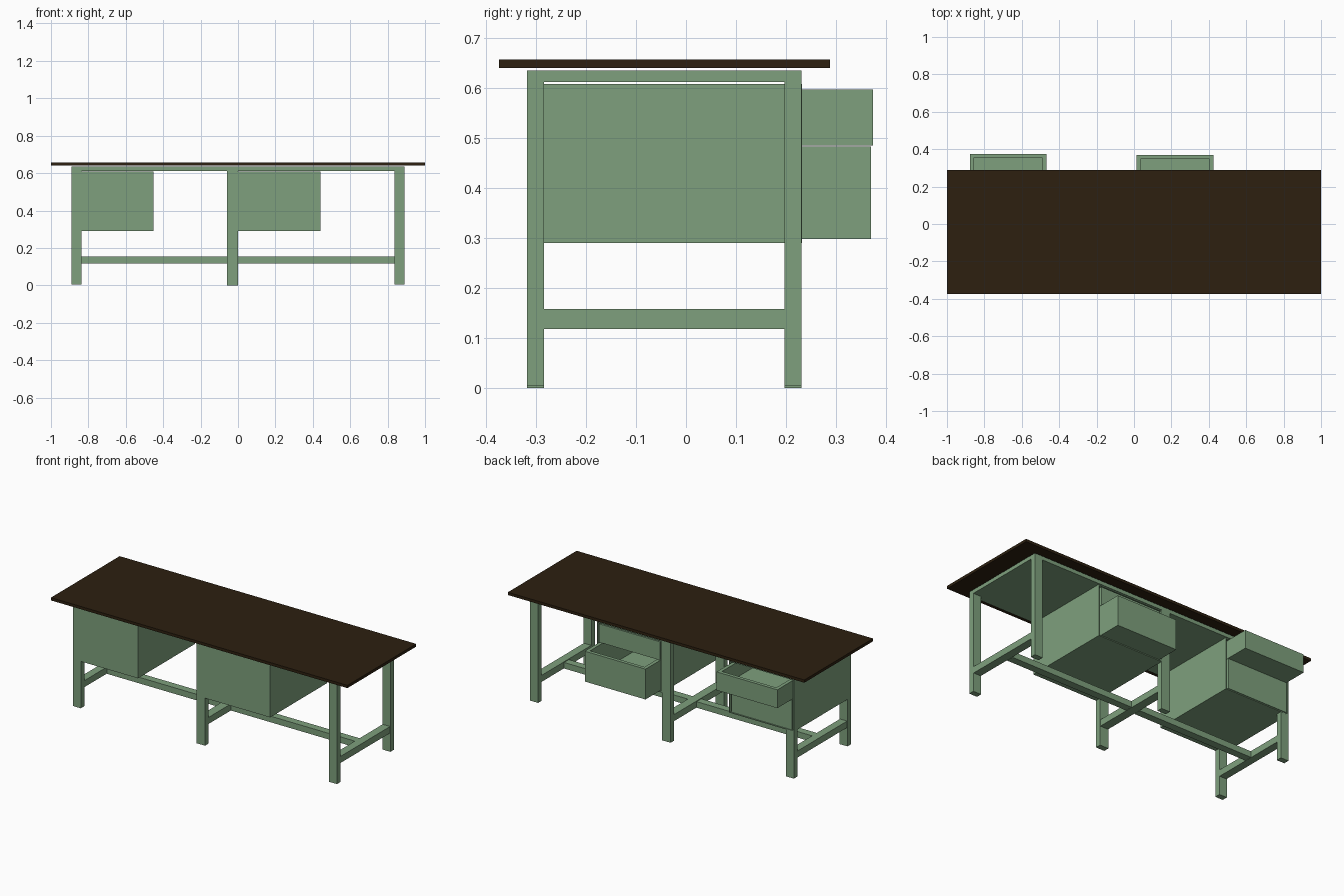
import bpy, bmesh

if "Cube" in bpy.data.objects:
    bpy.data.objects.remove(bpy.data.objects["Cube"])


def material(name, color):
    m = bpy.data.materials.new(name)
    m.diffuse_color = (*color, 1)
    m.use_nodes = True
    m.node_tree.nodes["Principled BSDF"].inputs["Base Color"].default_value = m.diffuse_color
    return m


GREEN = material("sage_green_paint", (0.209, 0.352, 0.205))
BROWN = material("dark_brown_wood", (0.026, 0.0144, 0.0052))


def box(name, x, y, z, mat=GREEN, open_side=None, wall=0.01):
    """Box from (min, max) ranges; open_side hollows it out through that face."""
    bm = bmesh.new()
    bmesh.ops.create_cube(bm, size=1)
    for v in bm.verts:
        v.co = [r[0] if c < 0 else r[1] for c, r in zip(v.co, (x, y, z))]
    bm.normal_update()
    if open_side:
        axis, floor = open_side
        face = max(bm.faces, key=lambda f: f.normal[axis])
        bmesh.ops.inset_region(bm, faces=[face], thickness=wall)
        new = bmesh.ops.extrude_discrete_faces(bm, faces=[face])["faces"][0]
        for v in new.verts:
            v.co[axis] = (x, y, z)[axis][0] + floor
    me = bpy.data.meshes.new(name)
    bm.to_mesh(me)
    bm.free()
    me.materials.append(mat)
    ob = bpy.data.objects.new(name, me)
    bpy.context.collection.objects.link(ob)
    return ob


FRONT, BACK = (-0.318, -0.284), (0.197, 0.231)
LEFT, MID, RIGHT = (-0.89, -0.838), (-0.058, 0.0), (0.836, 0.89)

# Table top and the painted slab under it
box("table_top", (-1, 1), (-0.374, 0.288), (0.64, 0.657), BROWN)
box("top_frame", (-0.89, 0.89), (-0.318, 0.231), (0.612, 0.635))

# Legs and the low cross rails joining each pair
for side, xr, base in (("left", LEFT, 0.004), ("middle", MID, 0), ("right", RIGHT, 0.004)):
    for end, yr in (("front", FRONT), ("back", BACK)):
        if side == "left":  # the left cabinet takes the place of the upper leg
            box(f"{end}_left_leg", xr, yr, (base, 0.29))
            box(f"{end}_left_leg_cap", xr, yr, (0.608, 0.612))
        else:
            box(f"{end}_{side}_leg", xr, yr, (base, 0.612))
    box(f"{side}_cross_rail", (xr[0] + 0.002, xr[1] - 0.002), (FRONT[1], BACK[0]),
        (0.118, 0.158))

# Long stretcher between the cross rails
for name, xr in (("left", (LEFT[1], MID[0])), ("right", (MID[1], RIGHT[0]))):
    box(f"{name}_stretcher", xr, (-0.066, -0.02), (0.118, 0.155))

# Cabinets open to the back, each with one drawer pulled out
LOW, HIGH = (0.298, 0.483), (0.485, 0.597)
for side, xr, dx, low_y, high_y in (
        ("left", (-0.89, -0.452), (-0.878, -0.468), 0.232, 0.374),
        ("middle", (0.0, 0.44), (0.014, 0.424), 0.370, 0.232)):
    box(f"{side}_cabinet", xr, (-0.318, 0.2315), (0.29, 0.608), open_side=(1, 0.01), wall=0.007)
    for level, zr, y1 in (("lower", LOW, low_y), ("upper", HIGH, high_y)):
        box(f"{side}_{level}_drawer", dx, (y1 - 0.52, y1), zr, open_side=(2, 0.02), wall=0.03)
